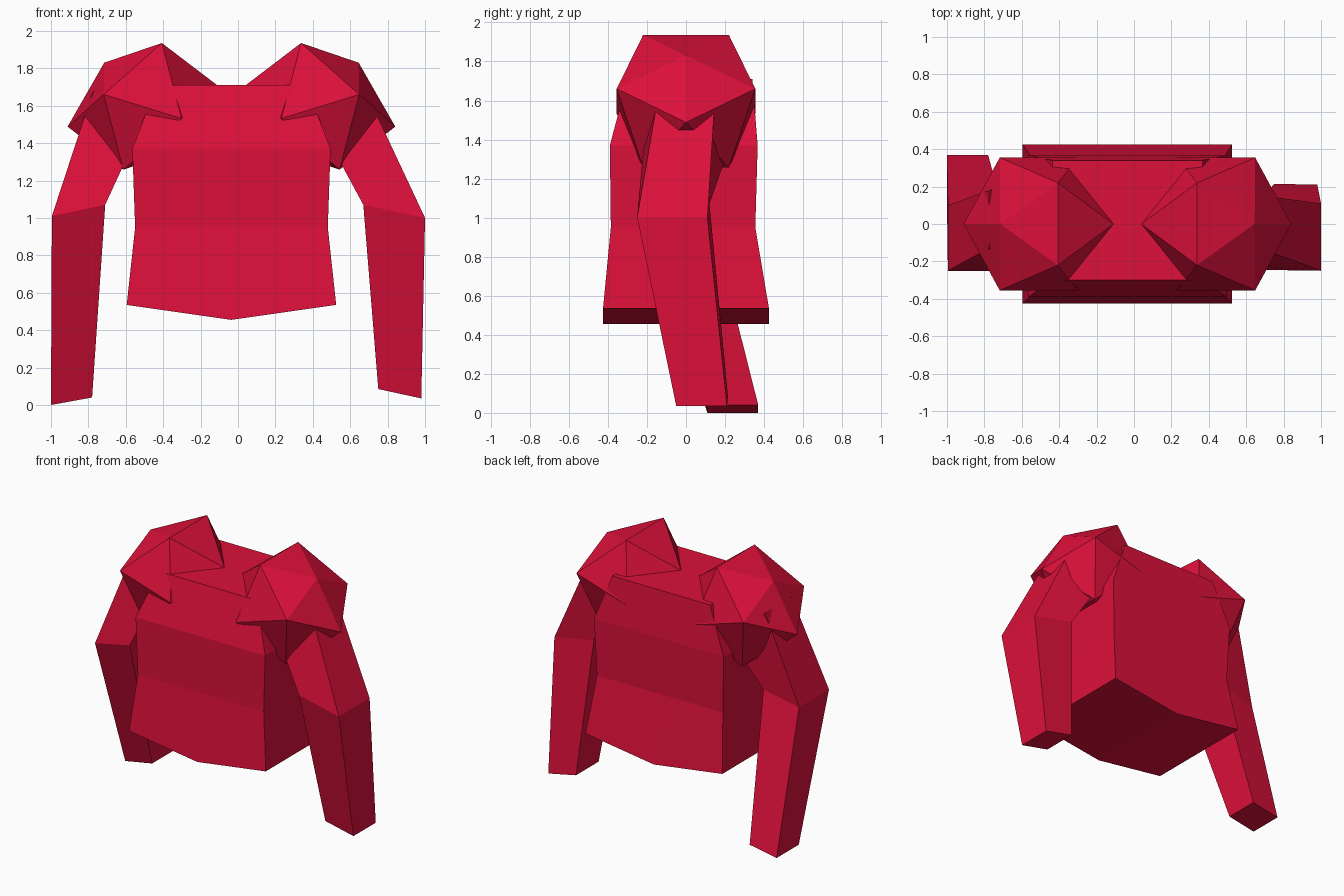
import bpy, bmesh

if "Cube" in bpy.data.objects:
    bpy.data.objects.remove(bpy.data.objects["Cube"])

red = bpy.data.materials.new("crimson cloth")
red.diffuse_color = (0.72, 0.0052, 0.042, 1)
red.use_nodes = True
red.node_tree.nodes["Principled BSDF"].inputs["Base Color"].default_value = red.diffuse_color
MID = -0.035  # x of the body's symmetry plane


def finish(name, bm):
    bmesh.ops.recalc_face_normals(bm, faces=bm.faces)
    mesh = bpy.data.meshes.new(name)
    bm.to_mesh(mesh)
    bm.free()
    mesh.materials.append(red)
    ob = bpy.data.objects.new(name, mesh)
    bpy.context.collection.objects.link(ob)


def loft(name, rings):
    """Skin equal-length rings of points and cap both ends."""
    bm = bmesh.new()
    loops = [[bm.verts.new(p) for p in ring] for ring in rings]
    n = len(loops[0])
    for a, b in zip(loops, loops[1:]):
        for i in range(n):
            j = (i + 1) % n
            bm.faces.new((a[i], a[j], b[j], b[i]))
    bm.faces.new(loops[-1])
    # bottom cap split along the centre for six-sided rings
    if n == 6:
        a = loops[0]
        bm.faces.new((a[0], a[1], a[4], a[5]))
        bm.faces.new((a[1], a[2], a[3], a[4]))
    else:
        bm.faces.new(loops[0])
    finish(name, bm)


# Torso: half width, front y, back y, side z, centre z
levels = [(0.56, -0.425, 0.425, 0.535, 0.455),
          (0.515, -0.385, 0.355, 0.95, 0.95),
          (0.53, -0.39, 0.367, 1.37, 1.37),
          (0.40, -0.30, 0.34, 1.71, 1.71)]
loft("torso", [[(MID - w, f, z), (MID, f, zc), (MID + w, f, z),
                (MID + w, b, z), (MID, b, zc), (MID - w, b, z)]
               for w, f, b, z, zc in levels])

# Puffed shoulders: tilted twenty-sided balls, (x from MID, y, z)
puff = [(0.372, 0.22, 1.935), (0.68, 0, 1.83), (0.683, 0.355, 1.66),
        (0.876, 0, 1.488), (0.578, 0.22, 1.258), (0.267, 0.355, 1.532),
        (0.074, 0, 1.708), (0.27, 0, 1.362)]
for side, label in ((-1, "left"), (1, "right")):
    bm = bmesh.new()
    for x, y, z in puff:
        for s in ((-1, 1) if y else (1,)):
            bm.verts.new((MID + side * x, s * y, z))
    bmesh.ops.convex_hull(bm, input=bm.verts[:])
    finish(label + "_shoulder_puff", bm)


# Sleeves: each ring has an outer and an inner (x, z, front y, back y)
def sleeve(name, rings):
    loft(name, [[(xo, fo, zo), (xi, fi, zi), (xi, bi, zi), (xo, bo, zo)]
                for (xo, zo, fo, bo), (xi, zi, fi, bi) in rings])


sleeve("left_sleeve", [
    ((-1.0, 0.0, 0.11, 0.37), (-0.78, 0.04, 0.11, 0.37)),
    ((-0.995, 1.01, -0.25, 0.10), (-0.71, 1.07, -0.25, 0.11)),
    ((-0.775, 1.68, -0.13, 0.18), (-0.54, 1.44, -0.21, 0.25))])
sleeve("right_sleeve", [
    ((0.98, 0.035, -0.05, 0.21), (0.75, 0.085, -0.05, 0.215)),
    ((1.0, 1.0, -0.25, 0.11), (0.67, 1.07, -0.245, 0.12)),
    ((0.70, 1.64, -0.14, 0.15), (0.47, 1.44, -0.21, 0.25))])
